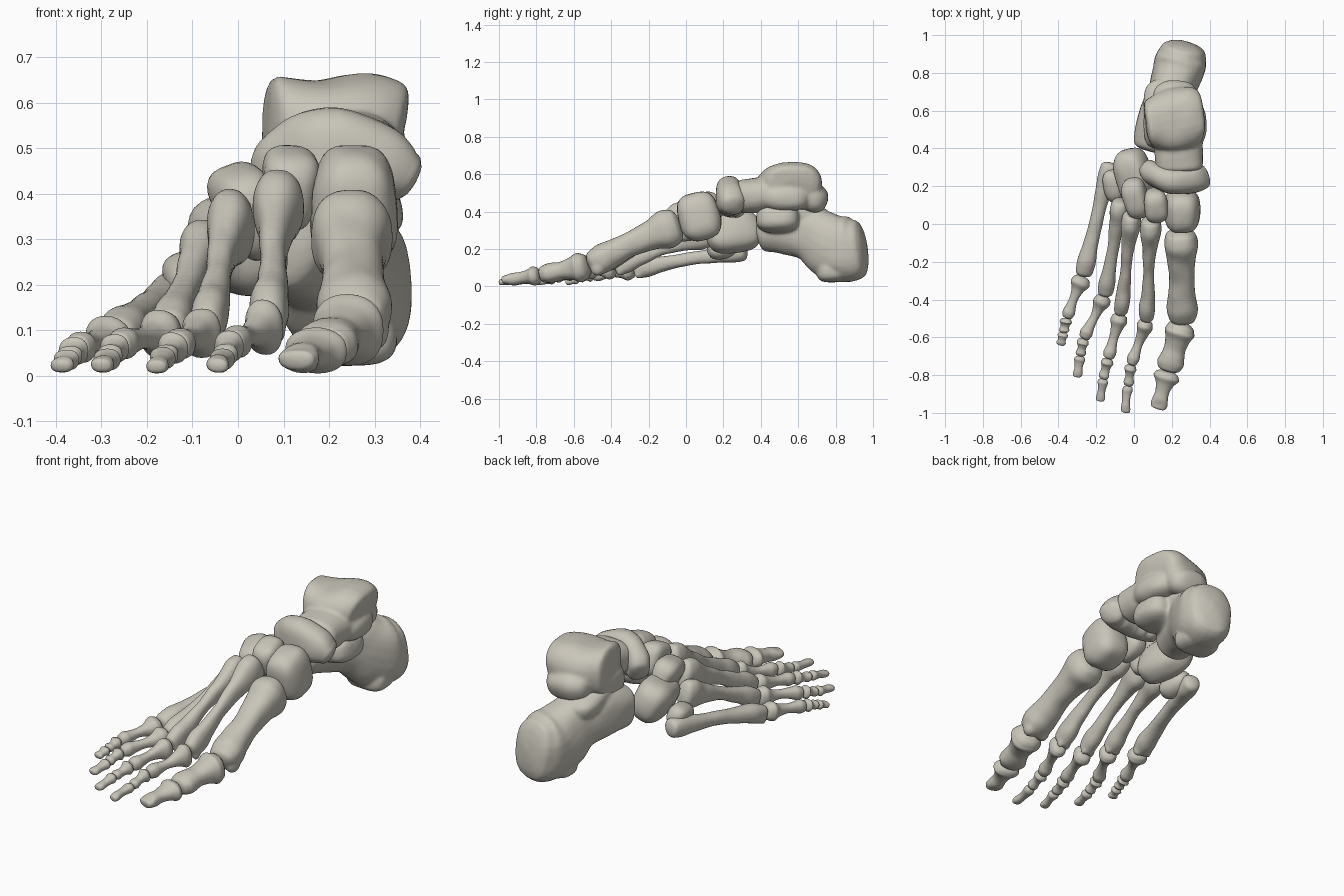
import bpy
import bmesh
from math import sin, cos, pi, radians
from mathutils import Vector, Euler, noise

cube = bpy.data.objects.get("Cube")
if cube:
    bpy.data.objects.remove(cube)

bone_mat = bpy.data.materials.new("bone")
bone_mat.use_nodes = True
BONE = (.58, .555, .485, 1)
bone_mat.diffuse_color = BONE
shader = bone_mat.node_tree.nodes["Principled BSDF"]
shader.inputs["Base Color"].default_value = BONE
shader.inputs["Roughness"].default_value = .7

SIDES = 28
UP = Vector((0, 0, 1))


def power(value, exponent):
    """Signed power, used to square off circles."""
    return abs(value) ** exponent * (1 if value >= 0 else -1)


def skin(bm, rings):
    """Join equal rings of points into a closed tube."""
    loops = [[bm.verts.new(p) for p in ring] for ring in rings]
    for low, high in zip(loops, loops[1:]):
        for i in range(SIDES):
            j = (i + 1) % SIDES
            bm.faces.new((low[i], low[j], high[j], high[i]))
    bm.faces.new(loops[0])
    bm.faces.new(loops[-1])


def catmull(a, b, c, d, t):
    return [(2 * q + (r - p) * t + (2 * p - 5 * q + 4 * r - s) * t * t
             + (3 * q - p - 3 * r + s) * t ** 3) / 2
            for p, q, r, s in zip(a, b, c, d)]


def loft(bm, stations, dome=.5, square=2.3, steps=6):
    """Smooth tube through (x, y, z, half width, half height), domed ends."""
    pts = [stations[0], *stations, stations[-1]]
    path = [catmull(*pts[i:i + 4], s / steps)
            for i in range(len(stations) - 1) for s in range(steps)]
    path.append(stations[-1])
    centres = [Vector(p[:3]) for p in path]
    last = len(path) - 1
    rings = []

    def ring(i, scale=1, push=0):
        along = (centres[min(i + 1, last)] - centres[max(i - 1, 0)]).normalized()
        side = along.cross(UP).normalized()
        top = side.cross(along)
        w, h = path[i][3] * scale, path[i][4] * scale
        middle = centres[i] + along * push * min(path[i][3:])
        rings.append([middle + side * w * power(cos(a), 2 / square)
                      + top * h * power(sin(a), 2 / square)
                      for a in (2 * pi * k / SIDES for k in range(SIDES))])

    angles = [radians(a) for a in (85, 65, 45, 22)]
    for a in angles:
        ring(0, cos(a), -dome * sin(a))
    for i in range(last + 1):
        ring(i)
    for a in reversed(angles):
        ring(last, cos(a), dome * sin(a))
    skin(bm, rings)


def lump(bm, centre, half, turn=(0, 0, 0), square=3, taper=0):
    """Rounded block; a positive taper makes it wider on top."""
    rot = Euler([radians(a) for a in turn]).to_matrix()
    e = 2 / square
    rings = []
    for k in range(17):
        lat = radians(-88 + 11 * k)
        ring = []
        for j in range(SIDES):
            a = 2 * pi * j / SIDES
            p = Vector((power(cos(lat), e) * power(cos(a), e),
                        power(cos(lat), e) * power(sin(a), e), power(sin(lat), e)))
            p.x *= 1 + taper * p.z
            ring.append(Vector(centre) + rot @ Vector(c * s for c, s in zip(p, half)))
        rings.append(ring)
    skin(bm, rings)


def finish(name, bm, fuse=False):
    """Roughen the surface a little and make the object."""
    bmesh.ops.recalc_face_normals(bm, faces=bm.faces)
    for v in bm.verts:
        v.co += noise.noise_vector(v.co * 11) * .005
    for f in bm.faces:
        f.smooth = True
    mesh = bpy.data.meshes.new(name)
    bm.to_mesh(mesh)
    bm.free()
    mesh.materials.append(bone_mat)
    obj = bpy.data.objects.new(name, mesh)
    bpy.context.collection.objects.link(obj)
    if fuse:
        remesh = obj.modifiers.new("fuse", 'REMESH')
        remesh.mode = 'VOXEL'
        remesh.voxel_size = .009
        remesh.use_smooth_shade = True
        smooth = obj.modifiers.new("soften", 'SMOOTH')
        smooth.iterations = 6


def long_bone(name, a, b, slim, metatarsal):
    """Shaft between two joints, flared at the base and the head."""
    start, end = Vector(a[:3]), Vector(b[:3])
    along = (end - start).normalized()
    start += along * min(a[3:]) * .4
    end -= along * min(b[3:]) * .45
    shaft = [min(p, q) * slim for p, q in zip(a[3:], b[3:])]
    shaft[1] = max(shaft[1], shaft[0] * .85)
    bow = .012 if metatarsal else 0
    stations = []
    # position along the bone, share of base, shaft and head
    for t, base, mid, head in ((0, .92, 0, 0), (.1, 1, 0, 0), (.27, .35, .68, 0),
                               (.52, 0, 1, 0), (.74, 0, .8, .25),
                               (.89, 0, 0, 1), (1, 0, 0, .88)):
        centre = start.lerp(end, t) + UP * bow * sin(pi * t)
        size = [base * p + mid * q + head * r for p, q, r in zip(a[3:], shaft, b[3:])]
        stations.append((*centre, *size))
    bm = bmesh.new()
    loft(bm, stations)
    # twin rounded condyles under the head
    if metatarsal:
        side = along.cross(UP).normalized()
        w, h = b[3:]
        for sign in (-1, 1):
            lump(bm, end + side * w * .5 * sign - UP * h * .4 - along * h * .25,
                 (w * .42, w * .5, h * .55), square=2)
    finish(name, bm, metatarsal)


# Rays: joints from the midfoot to the toe tip
rays = [
    [(.247, -.035, .335, .09, .108), (.257, -.525, .108, .082, .08),
     (.18, -.78, .06, .07, .05), (.125, -.98, .032, .046, .026)],
    [(.09, .03, .395, .056, .083), (.068, -.51, .112, .043, .06),
     (-.015, -.745, .068, .034, .034), (-.033, -.86, .04, .028, .025),
     (-.047, -1, .02, .026, .017)],
    [(-.01, .06, .35, .052, .085), (-.07, -.48, .1, .043, .055),
     (-.14, -.715, .066, .034, .034), (-.163, -.82, .04, .028, .025),
     (-.18, -.94, .02, .025, .017)],
    [(-.068, .13, .285, .05, .075), (-.155, -.38, .095, .045, .052),
     (-.268, -.61, .066, .034, .033), (-.285, -.7, .04, .029, .025),
     (-.302, -.81, .02, .025, .017)],
    [(-.125, .325, .185, .05, .052), (-.272, -.28, .085, .052, .05),
     (-.36, -.5, .06, .033, .032), (-.374, -.575, .038, .028, .024),
     (-.39, -.64, .022, .025, .017)],
]
for number, joints in enumerate(rays, 1):
    names = ["metatarsal", "proximal_phalanx", "middle_phalanx", "distal_phalanx"]
    if len(joints) == 4:
        names.remove("middle_phalanx")
    for part, a, b in zip(names, joints, joints[1:]):
        # short toe bones have a thicker waist
        slim = .82 if number == 1 or part in names[2:] else .69
        long_bone(f"{part}_{number}", a, b, slim, part == "metatarsal")

# Inner flare of the fifth metatarsal base
bm = bmesh.new()
lump(bm, (-.105, .2, .21), (.055, .09, .06), (15, -20, 10), 2.4)
finish("metatarsal_5_flare", bm)

# Wedge bones and cuboid of the midfoot
blocks = {
    "medial_cuneiform": ((.255, .07, .373), (.095, .112, .13), (16, 0, 0), -.08),
    "middle_cuneiform": ((.115, .1, .412), (.06, .09, .088), (16, 0, 5), .2),
    "lateral_cuneiform": ((.018, .145, .36), (.06, .112, .105), (14, -18, 10), .2),
    "cuboid": ((.004, .255, .29), (.088, .15, .108), (8, -24, 12), .1),
}
for name, (centre, half, turn, taper) in blocks.items():
    bm = bmesh.new()
    lump(bm, centre, half, turn, 2.9, taper)
    finish(name, bm)

# Curved plate behind the wedge bones
bm = bmesh.new()
loft(bm, [(.36, .25, .44, .065, .06), (.305, .235, .465, .072, .09),
          (.2, .23, .482, .07, .108), (.115, .26, .455, .065, .095),
          (.08, .285, .43, .055, .075)], .5, 2.5)
finish("navicular", bm)

# Ankle bone: pulley, neck and head, rear and side processes
bm = bmesh.new()
loft(bm, [(.085, .53, .53, .13, .13), (.18, .545, .53, .165, .12),
          (.285, .565, .535, .165, .13), (.335, .57, .525, .145, .118)], .2, 2.5)
loft(bm, [(.225, .52, .5, .14, .09), (.235, .4, .487, .13, .094),
          (.24, .3, .48, .128, .092)], .4)
lump(bm, (.22, .67, .475), (.12, .09, .08), (-25, 0, 0), 2.4)
lump(bm, (.115, .52, .45), (.065, .12, .075))
lump(bm, (.3, .53, .47), (.085, .13, .07), square=2.4)
finish("talus", bm, True)

# Heel bone: body, rear joint seat and inner shelf
bm = bmesh.new()
loft(bm, [(.09, .42, .295, .095, .11), (.125, .54, .305, .11, .135),
          (.18, .67, .28, .115, .145), (.225, .78, .215, .13, .175),
          (.248, .86, .195, .137, .175), (.262, .918, .2, .12, .158)], .4, 2.4)
lump(bm, (.165, .62, .395), (.115, .15, .06), (-14, 0, 0))
lump(bm, (.265, .49, .36), (.095, .115, .07), (0, -10, 0))
lump(bm, (.235, .78, .08), (.115, .08, .057))
finish("calcaneus", bm, True)
